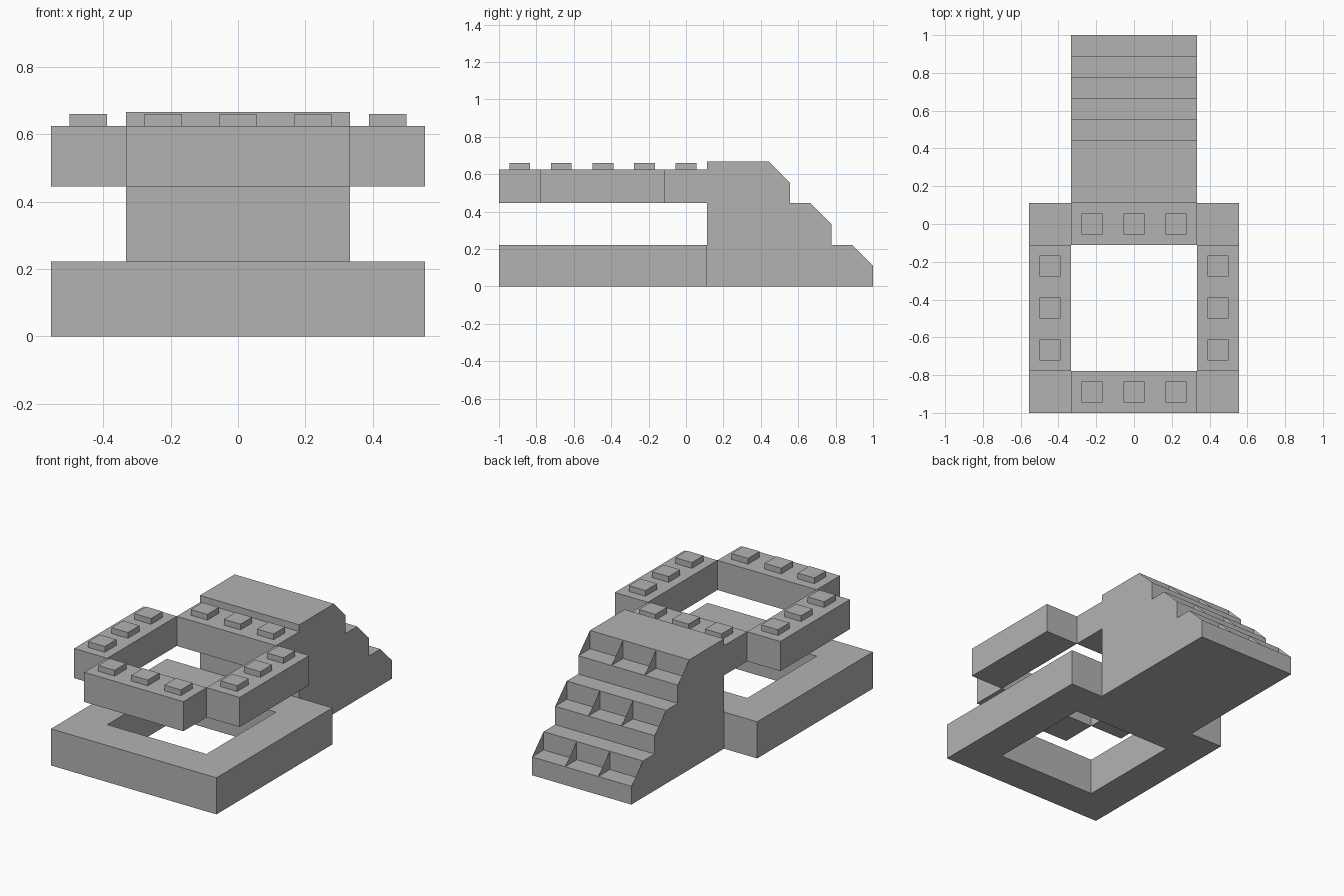
import bpy
import bmesh

U = 1 / 9          # building module
RING_Z = 0.445     # underside of the raised ring
RING_TOP = 0.625
STUD_TOP = 0.66

cube = bpy.data.objects.get("Cube")
if cube:
    bpy.data.objects.remove(cube, do_unlink=True)

grey = bpy.data.materials.new("plain_grey")
grey.use_nodes = True
grey.diffuse_color = (0.45, 0.45, 0.45, 1)
grey.node_tree.nodes["Principled BSDF"].inputs["Base Color"].default_value = grey.diffuse_color
grey.node_tree.nodes["Principled BSDF"].inputs["Roughness"].default_value = 0.9


def finish(name, bm):
    mesh = bpy.data.meshes.new(name)
    bm.to_mesh(mesh)
    bm.free()
    mesh.materials.append(grey)
    obj = bpy.data.objects.new(name, mesh)
    bpy.context.collection.objects.link(obj)
    return obj


def box(name, x0, x1, y0, y1, z0, z1):
    bm = bmesh.new()
    bmesh.ops.create_cube(bm, size=1)
    for v in bm.verts:
        v.co = (x1 if v.co.x > 0 else x0,
                y1 if v.co.y > 0 else y0,
                z1 if v.co.z > 0 else z0)
    return finish(name, bm)


def stud(name, x, y):
    h = U / 2
    box(name, x - h, x + h, y - h, y + h, RING_TOP, STUD_TOP)


# Base frame: one slab with a square opening
bm = bmesh.new()
xs = [-5 * U, -3 * U, 3 * U, 5 * U]
ys = [-9 * U, -7 * U, -U, U]
grid = [[bm.verts.new((x, y, 0)) for y in ys] for x in xs]
cells = []
for i in range(3):
    for j in range(3):
        if (i, j) != (1, 1):
            cells.append(bm.faces.new((grid[i][j], grid[i + 1][j],
                                       grid[i + 1][j + 1], grid[i][j + 1])))
top = bmesh.ops.extrude_face_region(bm, geom=cells, use_keep_orig=True)["geom"]
for v in top:
    if isinstance(v, bmesh.types.BMVert):
        v.co.z = 2 * U
bmesh.ops.recalc_face_normals(bm, faces=bm.faces)
bmesh.ops.dissolve_limit(bm, angle_limit=0.01, verts=bm.verts, edges=bm.edges)
finish("base_frame", bm)

# Raised ring of four beams, open at the corners, with three studs each
for label, y in (("front", -8 * U), ("back", 0)):
    box(label + "_beam", -3 * U, 3 * U, y - U, y + U, RING_Z, RING_TOP)
    for k in (-1, 0, 1):
        stud(label + "_stud", 2 * k * U, y)
for label, s in (("left", 1), ("right", -1)):
    x = 4 * U * s
    box(label + "_beam", x - U, x + U, -7 * U, -U, RING_Z, RING_TOP)
    for k in (-1, 0, 1):
        stud(label + "_stud", x, (2 * k - 4) * U)

# Staircase: stepped profile extruded across the width
profile = [(1, 6), (1, 0), (9, 0)]
for n in range(3):
    y, z = 9 - 2 * n, 2 * n + 1
    profile += [(y, z), (y - 1, z), (y - 1, z + 1), (y - 2, z + 1)]
profile.pop()
bm = bmesh.new()
side = bm.faces.new([bm.verts.new((-3 * U, y * U, z * U)) for y, z in profile])
ext = bmesh.ops.extrude_face_region(bm, geom=[side], use_keep_orig=True)["geom"]
bmesh.ops.translate(bm, vec=(6 * U, 0, 0),
                    verts=[v for v in ext if isinstance(v, bmesh.types.BMVert)])
bmesh.ops.recalc_face_normals(bm, faces=bm.faces)
finish("staircase", bm)

# Thin triangular ribs dividing each step into three pockets
bm = bmesh.new()
for n in range(3):
    y, z = 9 - 2 * n, 2 * n + 1
    for x in (-3, -1, 1, 3):
        corners = [(y, z), (y - 1, z + 1), (y - 1, z)]
        if x > 0:
            corners.reverse()   # faces look inward
        face = bm.faces.new([bm.verts.new((x * U, a * U, b * U)) for a, b in corners])
        face.normal_update()
        if face.normal.x * x > 0:
            face.normal_flip()
finish("step_ribs", bm)
